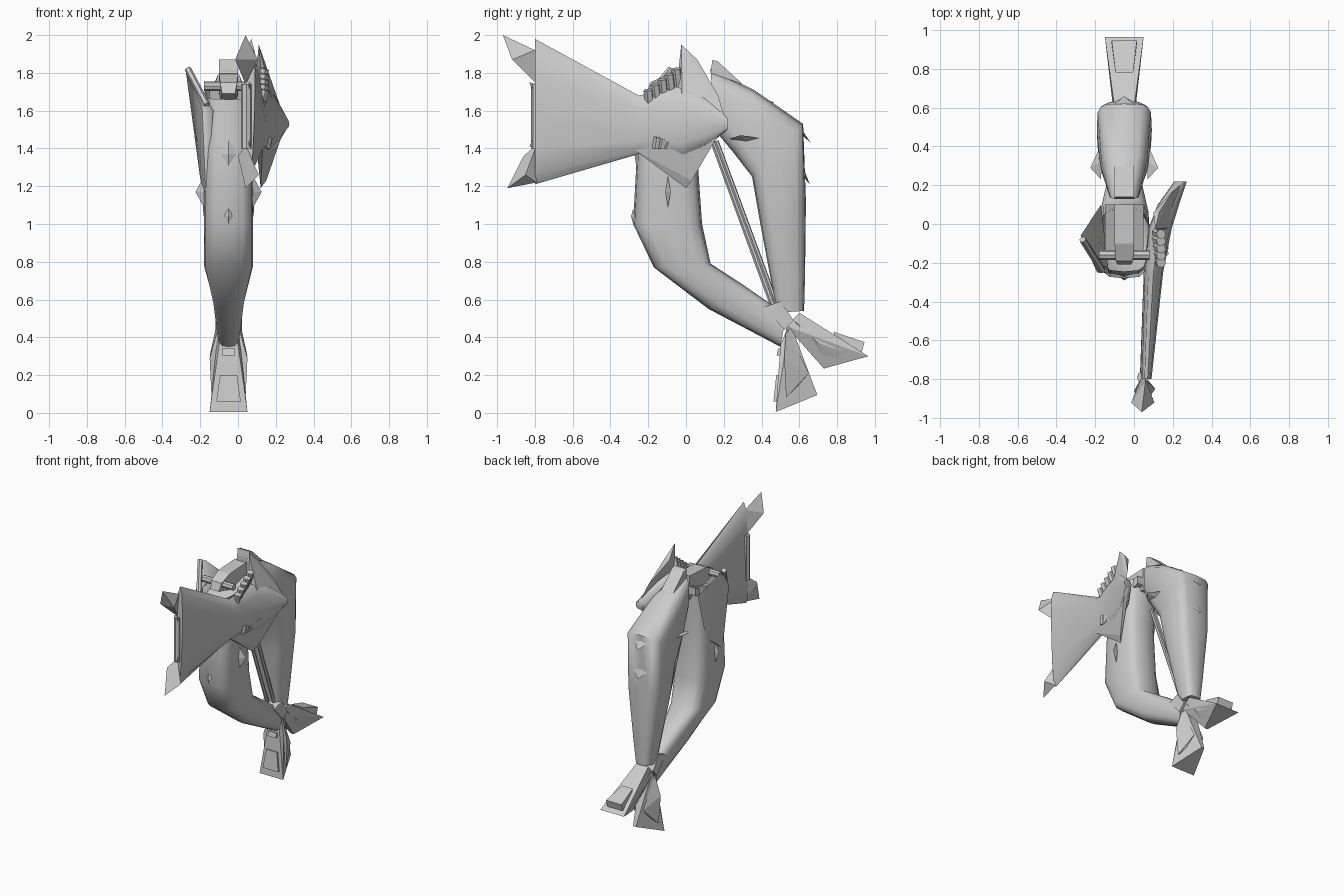
import bpy, bmesh, math
from mathutils import Vector

CX = -0.05
grey = bpy.data.materials.new("plain grey")
grey.diffuse_color = (0.6, 0.6, 0.6, 1)


def finish(name, bm, smooth=None):
    bmesh.ops.recalc_face_normals(bm, faces=bm.faces)
    me = bpy.data.meshes.new(name)
    bm.to_mesh(me)
    bm.free()
    me.materials.append(grey)
    ob = bpy.data.objects.new(name, me)
    bpy.context.collection.objects.link(ob)
    if smooth:
        bpy.ops.object.select_all(action='DESELECT')
        ob.select_set(True)
        bpy.context.view_layer.objects.active = ob
        bpy.ops.object.shade_smooth_by_angle(angle=math.radians(smooth))
    return ob


def loft(name, rings, n=16, cap_start=True, cap_end=True, smooth=50):
    """Each ring: two opposite points, half width across x, and a power (lower is boxier)."""
    bm = bmesh.new()
    loops = []

    def box(v, power):
        return math.copysign(abs(v) ** power, v) if abs(v) > 1e-6 else 0.0

    for a, b, w, p in rings:
        a, b = Vector(a), Vector(b)
        loops.append([bm.verts.new((a + b) / 2 + (b - a) / 2 * box(math.cos(t), p)
                                   + Vector((w * box(math.sin(t), p), 0, 0)))
                      for t in (2 * math.pi * i / n for i in range(n))])
    for l, m in zip(loops, loops[1:]):
        for i in range(n):
            j = (i + 1) % n
            bm.faces.new((l[i], l[j], m[j], m[i]))
    if cap_start:
        bm.faces.new(loops[0])
    if cap_end:
        bm.faces.new(loops[-1])
    return finish(name, bm, smooth)


def hull(name, points, smooth=None):
    bm = bmesh.new()
    for p in points:
        bm.verts.new(p)
    bmesh.ops.convex_hull(bm, input=bm.verts)
    return finish(name, bm, smooth)


def rod(name, a, b, r, n=6):
    a, b = Vector(a), Vector(b)
    d = (b - a).normalized()
    u = d.orthogonal().normalized()
    v = d.cross(u)
    offs = [(u * math.cos(t) + v * math.sin(t)) * r for t in (2 * math.pi * i / n for i in range(n))]
    return hull(name, [p + o for p in (a, b) for o in offs])


def spike(name, base, tip, side, w):
    """Thin pyramid from a surface point to a tip."""
    base, tip, side = Vector(base), Vector(tip), Vector(side).normalized()
    thick = (tip - base).cross(side).normalized() * 0.012
    return hull(name, [base + side * w, base - side * w, base + thick, base - thick, tip])


def yz(rings):
    return [((CX, *a), (CX, *b), w, p) for a, b, w, p in rings]


# Two curved bodies
loft("front_body", yz([
    ((-0.245, 1.66), (0.08, 1.72), 0.13, 0.6), ((-0.26, 1.37), (0.06, 1.36), 0.13, 0.6),
    ((-0.28, 1.0), (0.085, 1.0), 0.13, 0.55), ((-0.17, 0.77), (0.13, 0.79), 0.13, 0.6),
    ((0.12, 0.55), (0.30, 0.68), 0.085, 0.7), ((0.50, 0.35), (0.53, 0.52), 0.06, 0.7)]), cap_start=False)
loft("back_body", yz([
    ((0.13, 1.82), (0.15, 1.50), 0.075, 0.7), ((0.36, 1.71), (0.25, 1.38), 0.125, 0.6),
    ((0.62, 1.53), (0.35, 1.25), 0.142, 0.42), ((0.635, 1.12), (0.39, 1.02), 0.135, 0.6),
    ((0.63, 0.72), (0.45, 0.70), 0.085, 0.65), ((0.625, 0.54), (0.48, 0.53), 0.06, 0.7)]))


# Tail fins: wide outer edge, pointed inner corner
def tail(name, root_a, root_b, wide, point):
    pts = [(CX + s * 0.05, *p) for p in (root_a, root_b) for s in (-1, 1)]
    pts += [(CX + s * 0.1, *wide) for s in (-1, 1)] + [(CX + s * 0.012, *point) for s in (-1, 1)]
    hull(name, pts)


tail("front_tail_fin", (0.50, 0.36), (0.55, 0.48), (0.475, 0.005), (0.695, 0.095))
tail("back_tail_fin", (0.53, 0.46), (0.60, 0.53), (0.965, 0.30), (0.73, 0.235))

# Raised pads on the wide faces, and side panels
hull("front_tail_pad", [(CX + s * w, y, z) for s in (-1, 1) for y, z, w in
                        ((0.463, 0.06, 0.065), (0.478, 0.20, 0.045), (0.49, 0.06, 0.065), (0.50, 0.20, 0.045))])
hull("front_tail_upper_pad", [(CX + s * 0.035, y, z) for s in (-1, 1)
                              for y, z in ((0.48, 0.305), (0.488, 0.34), (0.51, 0.305), (0.51, 0.34))])
hull("back_tail_pad", [(CX + s * w, y, z) for s in (-1, 1) for y, z, w in
                       ((0.78, 0.43, 0.045), (0.945, 0.375, 0.065), (0.79, 0.40, 0.045), (0.93, 0.32, 0.065))])
for s in (-1, 1):
    hull("front_tail_side_panel", [(CX + s * x, y, z) for x, y, z in (
        (0.055, 0.53, 0.45), (0.10, 0.52, 0.29), (0.09, 0.53, 0.08), (0.055, 0.58, 0.13),
        (0.04, 0.65, 0.21), (0.04, 0.53, 0.40), (0.04, 0.54, 0.12))])
    hull("back_tail_side_panel", [(CX + s * x, y, z) for x, y, z in (
        (0.055, 0.57, 0.49), (0.065, 0.70, 0.37), (0.08, 0.89, 0.305), (0.05, 0.82, 0.275),
        (0.035, 0.72, 0.30), (0.04, 0.60, 0.46), (0.04, 0.83, 0.31))])

# Binding at the ankles and two cords up to the belly
hull("ankle_binding", [(CX + s * 0.07, y, z) for s in (-1, 1)
                       for y, z in ((0.41, 0.56), (0.50, 0.59), (0.57, 0.49), (0.52, 0.44))])
for s in (-1, 1):
    rod("cord", (CX + s * 0.025, 0.15 + s * 0.01, 1.44), (CX + s * 0.02, 0.48 + s * 0.012, 0.54), 0.013)

# Wide flattened side wing that flares toward the front
wing = [(-0.80, 1.21, 1.98, 0.05, 0.07, 0.028), (-0.25, 1.37, 1.68, 0.10, 0.10, 0.05),
        (-0.02, 1.34, 1.74, 0.14, 0.13, 0.06), (0.10, 1.40, 1.68, 0.18, 0.175, 0.055),
        (0.22, 1.50, 1.56, 0.24, 0.24, 0.032)]
loft("side_wing", [((xl, y, lo), (xh, y, hi), w, 0.9) for y, lo, hi, xl, xh, w in wing], n=12)
hull("wing_lower_flap", [(0.13, -0.27, 1.39), (0.25, 0.20, 1.52), (0.12, 0.0, 1.19),
                         (0.10, -0.27, 1.39), (0.21, 0.20, 1.52), (0.15, 0.03, 1.23)])
hull("wing_upper_flap", [(0.13, -0.05, 1.72), (0.11, -0.025, 1.95), (0.13, 0.06, 1.87),
                         (0.20, 0.17, 1.68), (0.25, 0.21, 1.55), (0.18, -0.02, 1.66), (0.10, 0.06, 1.85)])

# Leaf shaped points and a rod on the wing's front edge
hull("upper_leaf", [(0.04, -0.97, 2.0), (0.105, -0.92, 1.87), (0.04, -0.79, 1.74), (-0.015, -0.92, 1.87),
                    (0.06, -0.80, 1.92)])
hull("lower_leaf", [(0.04, -0.945, 1.19), (0.11, -0.85, 1.26), (0.04, -0.79, 1.42), (0.0, -0.86, 1.36),
                    (0.06, -0.79, 1.22)])
rod("wing_edge_rod", (0.045, -0.79, 1.40), (0.045, -0.79, 1.74), 0.03, 8)
for z, dz in ((1.70, 0.05), (1.45, -0.04)):
    spike("wing_notch", (0.06, -0.79, z), (0.06, -0.83, z + dz), (0, 0, 1), 0.04)

# Left collar swelling opposite the wing
hull("left_collar", [(-0.275, -0.06, 1.80), (-0.255, -0.03, 1.80), (-0.19, -0.25, 1.62), (-0.13, -0.25, 1.60),
                     (-0.17, 0.10, 1.66), (-0.17, -0.20, 1.15), (-0.17, 0.0, 1.30), (-0.20, -0.08, 1.24)], 60)
rod("left_collar_rod", (-0.265, -0.08, 1.82), (-0.165, -0.24, 1.63), 0.018)

# Mouth block, cross bar and row of claws at the open top
hull("mouth_block", [(CX + s * w, y, z) for s in (-1, 1) for y, z, w in
                     ((-0.21, 1.69, 0.035), (-0.19, 1.75, 0.045), (-0.10, 1.79, 0.05), (0.10, 1.80, 0.05), (0.10, 1.62, 0.05))])
hull("mouth_floor", [(CX + s * 0.10, y, z) for s in (-1, 1)
                     for y, z in ((-0.17, 1.63), (0.10, 1.72), (0.10, 1.66), (-0.17, 1.58))])
rod("cross_bar", (-0.18, -0.16, 1.73), (0.08, -0.16, 1.73), 0.025, 8)
for i in range(5):
    y, z = -0.19 + 0.037 * i, 1.64 + 0.028 * i
    rod("claw", (0.115, y, z - 0.02), (0.14, y - 0.01, z + 0.07), 0.026)
for i in range(4):
    rod("lower_claw", (0.15, -0.16 + 0.03 * i, 1.40), (0.16, -0.15 + 0.03 * i, 1.46 - 0.01 * i), 0.02)

# Fins and barbs on the bodies
for s in (-1, 1):
    spike("front_side_fin", (CX + s * 0.12, -0.10, 1.17), (CX + s * 0.175, -0.08, 1.17), (0, 0, 1), 0.10)
    spike("back_side_fin", (CX + s * 0.12, 0.32, 1.45), (CX + s * 0.175, 0.29, 1.47), (0, 1, 0), 0.09)
for z, w, y in ((1.37, 0.07, -0.258), (1.04, 0.04, -0.276)):
    hull("chest_scale", [(CX - w * 0.85, y + 0.01, z), (CX + w * 0.85, y + 0.01, z),
                         (CX, y - 0.004, z + w), (CX, y - 0.004, z - w), (CX, y - 0.015, z)])
for y, z, ty, tz in ((0.60, 1.50, 0.66, 1.43), (0.62, 1.27, 0.655, 1.21), (0.40, 1.66, 0.47, 1.64)):
    spike("spine_barb", (CX, y, z), (CX, ty, tz), (1, 0, 0), 0.07)
hull("back_crest", [(CX + s * 0.05, y, z) for s in (-1, 1)
                    for y, z in ((0.13, 1.80), (0.14, 1.87), (0.17, 1.86), (0.30, 1.74))])
